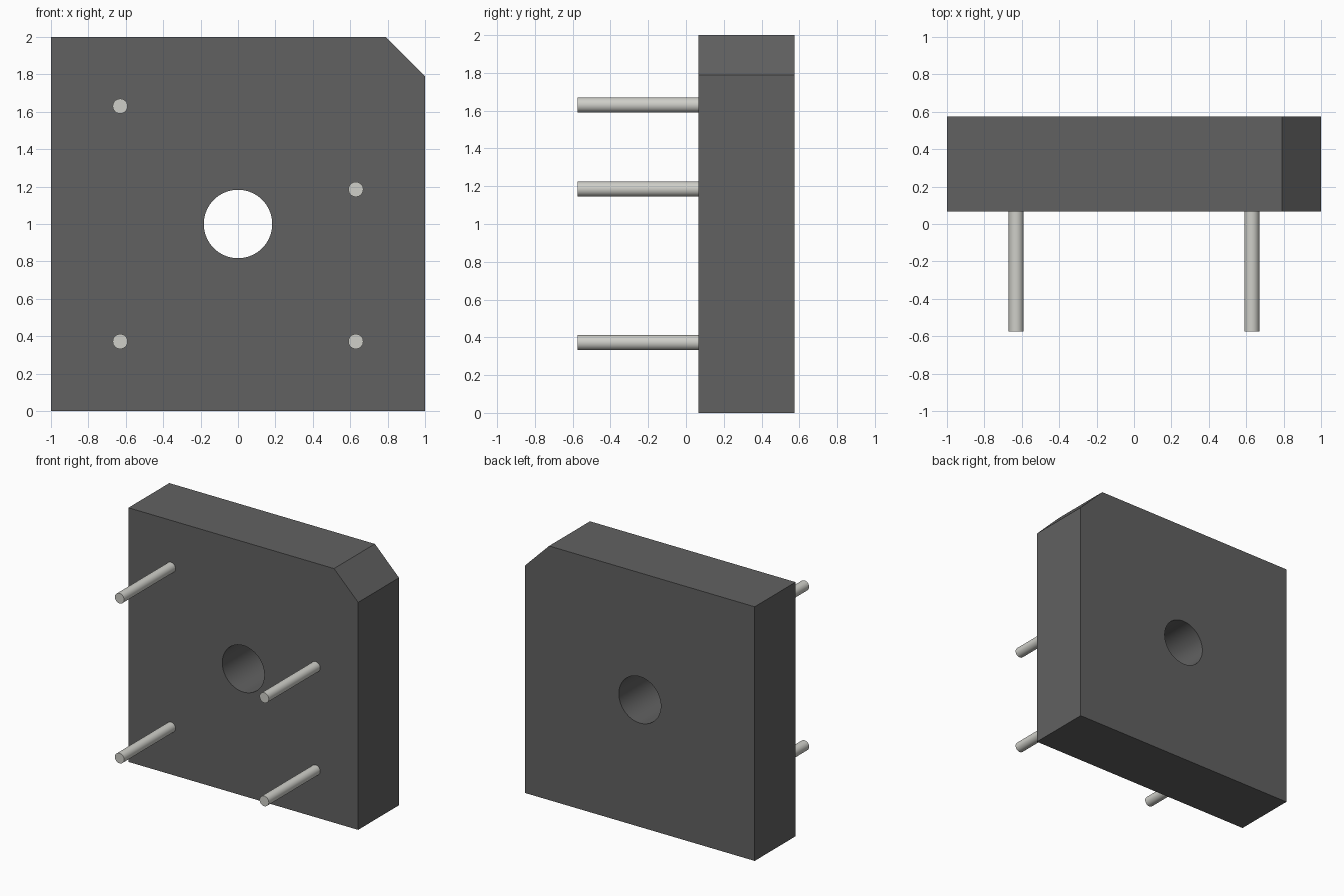
import bpy, bmesh, math

if "Cube" in bpy.data.objects:
    bpy.data.objects.remove(bpy.data.objects["Cube"])

FRONT, BACK, PIN_END = 0.066, 0.574, -0.574


def material(name, rgb):
    m = bpy.data.materials.new(name)
    m.diffuse_color = (*rgb, 1)
    m.use_nodes = True
    m.node_tree.nodes["Principled BSDF"].inputs["Base Color"].default_value = m.diffuse_color
    return m


def rod(name, x, z, radius, y0, y1, sides):
    """Cylinder running along y."""
    bpy.ops.mesh.primitive_cylinder_add(
        vertices=sides, radius=radius, depth=y1 - y0,
        location=(x, (y0 + y1) / 2, z), rotation=(math.pi / 2, 0, 0))
    ob = bpy.context.object
    ob.name = name
    return ob


def smooth(ob):
    bpy.ops.object.select_all(action='DESELECT')
    ob.select_set(True)
    bpy.context.view_layer.objects.active = ob
    bpy.ops.object.shade_smooth_by_angle(angle=math.radians(30))


dark = material("dark_plastic", (0.12, 0.12, 0.12))
metal = material("pin_metal", (0.62, 0.62, 0.58))

# Square block with one clipped corner
profile = [(-1, 0), (1, 0), (1, 1.79), (0.79, 2), (-1, 2)]
bm = bmesh.new()
face = bm.faces.new([bm.verts.new((x, FRONT, z)) for x, z in profile])
ext = bmesh.ops.extrude_face_region(bm, geom=[face])
moved = [v for v in ext["geom"] if isinstance(v, bmesh.types.BMVert)]
bmesh.ops.translate(bm, verts=moved, vec=(0, BACK - FRONT, 0))
bmesh.ops.recalc_face_normals(bm, faces=bm.faces)
mesh = bpy.data.meshes.new("body")
bm.to_mesh(mesh)
bm.free()
body = bpy.data.objects.new("body", mesh)
bpy.context.collection.objects.link(body)
mesh.materials.append(dark)

# Mounting hole through the centre
cutter = rod("hole_cutter", 0, 1.0, 0.183, FRONT - 0.1, BACK + 0.1, 64)
cutter.data.materials.append(dark)
cut = body.modifiers.new("hole", 'BOOLEAN')
cut.operation = 'DIFFERENCE'
cut.solver = 'EXACT'
cut.object = cutter
bpy.context.view_layer.objects.active = body
bpy.ops.object.modifier_apply(modifier=cut.name)
bpy.data.objects.remove(cutter)
smooth(body)

# Four terminal pins, one of them set lower
pins = {"lower_left": (-0.63, 0.372), "lower_right": (0.63, 0.372),
        "upper_left": (-0.63, 1.63), "upper_right": (0.63, 1.185)}
for place, (x, z) in pins.items():
    pin = rod(f"pin_{place}", x, z, 0.04, PIN_END, FRONT + 0.01, 32)
    pin.data.materials.append(metal)
    smooth(pin)
